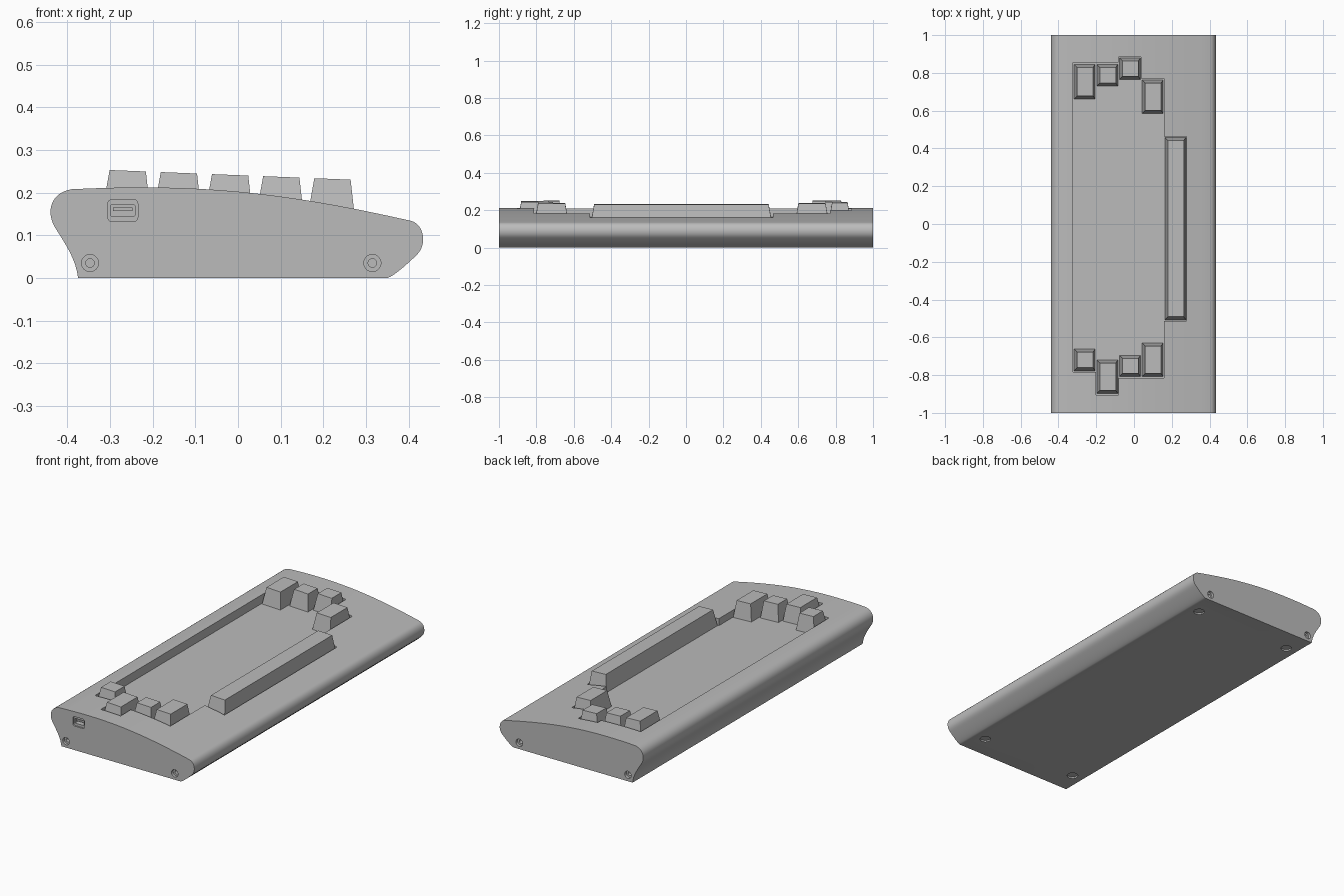
import bpy, bmesh, math
from mathutils import Vector, Matrix
from mathutils.geometry import interpolate_bezier

if "Cube" in bpy.data.objects:
    bpy.data.objects.remove(bpy.data.objects["Cube"])

grey = bpy.data.materials.new("plain grey")
grey.use_nodes = True
grey.diffuse_color = (0.5, 0.5, 0.5, 1)
grey.node_tree.nodes["Principled BSDF"].inputs["Base Color"].default_value = (0.5, 0.5, 0.5, 1)


def finish(name, bm):
    bmesh.ops.recalc_face_normals(bm, faces=bm.faces)
    mesh = bpy.data.meshes.new(name)
    bm.to_mesh(mesh)
    bm.free()
    mesh.materials.append(grey)
    obj = bpy.data.objects.new(name, mesh)
    bpy.context.collection.objects.link(obj)
    return obj


def loft(name, lower, upper):
    """Solid between two matching loops of points."""
    bm = bmesh.new()
    a = [bm.verts.new(p) for p in lower]
    b = [bm.verts.new(p) for p in upper]
    bm.faces.new(a)
    bm.faces.new(b)
    for i in range(len(a)):
        j = (i + 1) % len(a)
        bm.faces.new((a[i], a[j], b[j], b[i]))
    return finish(name, bm)


def cylinder(name, centre, radius, depth, along_y=True):
    bm = bmesh.new()
    turn = Matrix.Rotation(math.pi / 2 if along_y else 0, 4, "X")
    bmesh.ops.create_cone(bm, cap_ends=True, segments=32, radius1=radius, radius2=radius,
                          depth=depth, matrix=Matrix.Translation(centre) @ turn)
    return finish(name, bm)


def rounded_block(name, x, z, w, h, r, y0, y1):
    """Rounded rectangle in the xz plane, extruded along y."""
    loop = []
    for k, (sx, sz) in enumerate(((1, 1), (-1, 1), (-1, -1), (1, -1))):
        for s in range(5):
            t = math.pi / 2 * (k + s / 4)
            loop.append((x + sx * (w / 2 - r) + r * math.cos(t),
                         z + sz * (h / 2 - r) + r * math.sin(t)))
    return loft(name, [(a, y0, b) for a, b in loop], [(a, y1, b) for a, b in loop])


def cut(obj, cutter):
    mod = obj.modifiers.new("cut", "BOOLEAN")
    mod.operation = "DIFFERENCE"
    mod.solver = "EXACT"
    mod.object = cutter
    bpy.context.view_layer.update()
    result = bpy.data.meshes.new_from_object(obj.evaluated_get(bpy.context.evaluated_depsgraph_get()))
    obj.modifiers.clear()
    obj.data = result
    bpy.data.objects.remove(cutter)


# Case: curved side profile swept along its length
curves = [
    ((-.375, 0), (-.38, .045), (-.405, .08), (-.43, .12), 8),
    ((-.43, .12), (-.45, .155), (-.44, .2), (-.39, .208), 12),
    ((-.39, .208), (-.1, .222), (.1, .203), (.405, .134), 20),
    ((.405, .134), (.435, .127), (.445, .08), (.42, .055), 12),
    ((.42, .055), (.405, .04), (.365, .003), (.35, 0), 8),
]
profile = []
for p0, h0, h1, p1, n in curves:
    pts = interpolate_bezier(*[Vector((x, 0, z)) for x, z in (p0, h0, h1, p1)], n + 1)
    profile += pts[:-1]
profile.append(Vector((.35, 0, 0)))
end = Vector((0, 1, 0))
case = loft("case", [p - end for p in profile], [p + end for p in profile])

# Key well: staggered outline with a sloping floor
PITCH, LEFT = 0.12, -0.322
well_rows = [(-.78, .85), (-.9, .85), (-.81, .88), (-.81, .765), (-.51, .46)]


def floor_z(x):
    return 0.15 - 0.04 * x


near, far = [], []
for i, (y0, y1) in enumerate(well_rows):
    for x in (LEFT + i * PITCH, LEFT + (i + 1) * PITCH):
        near.append((x, y0 - .004))
        far.append((x, y1 + .004))
outline = []
for p in near + far[::-1]:
    if p not in outline:
        outline.append(p)
cut(case, loft("well_cutter", [(x, y, floor_z(x)) for x, y in outline],
               [(x, y, 0.4) for x, y in outline]))

# Socket on the front end
cut(case, rounded_block("socket_rim_cutter", -.27, .158, .07, .052, .01, -1.05, -.992))
cut(case, rounded_block("socket_cutter", -.27, .158, .056, .026, .002, -1.05, -.95))
rounded_block("socket_tongue", -.27, .161, .046, .009, .001, -.985, -.945)

# Screw holes with screws on both ends
for side, label in ((-1, "front"), (1, "back")):
    for x in (-.347, .315):
        cut(case, cylinder("screw_cutter", (x, side, .035), .02, .03))
        cut(case, cylinder("screw_bore_cutter", (x, side, .035), .01, .07))

# Foot recesses underneath
for x in (-.31, .285):
    for y in (-.87, .87):
        cut(case, cylinder("foot_cutter", (x, y, 0), .028, .016, False))

case.data.shade_smooth()
case.data.set_sharp_from_angle(angle=math.radians(30))

# Keys: tapered caps with sloping tops, two per row and one long bar
key_rows = [
    [(.662, .845), (-.777, -.662)],
    [(.73, .845), (-.897, -.72)],
    [(.765, .88), (-.807, -.695)],
    [(.585, .762), (-.807, -.63)],
    [(-.507, .458)],
]


def key(name, x, y0, y1):
    def loop(x0, x1, inset, lift):
        return [(a, b, floor_z(a) + lift) for a, b in
                ((x0, y0 + inset), (x1, y0 + inset), (x1, y1 - inset), (x0, y1 - inset))]
    loft(name, loop(x - .057, x + .054, 0, .001), loop(x - .041, x + .044, .016, .091))


for i, row in enumerate(key_rows):
    for (y0, y1), place in zip(row, ("back", "front")):
        name = "long_bar_key" if len(row) == 1 else f"{place}_key_{i + 1}"
        key(name, LEFT + (i + .5) * PITCH + .002, y0, y1)
